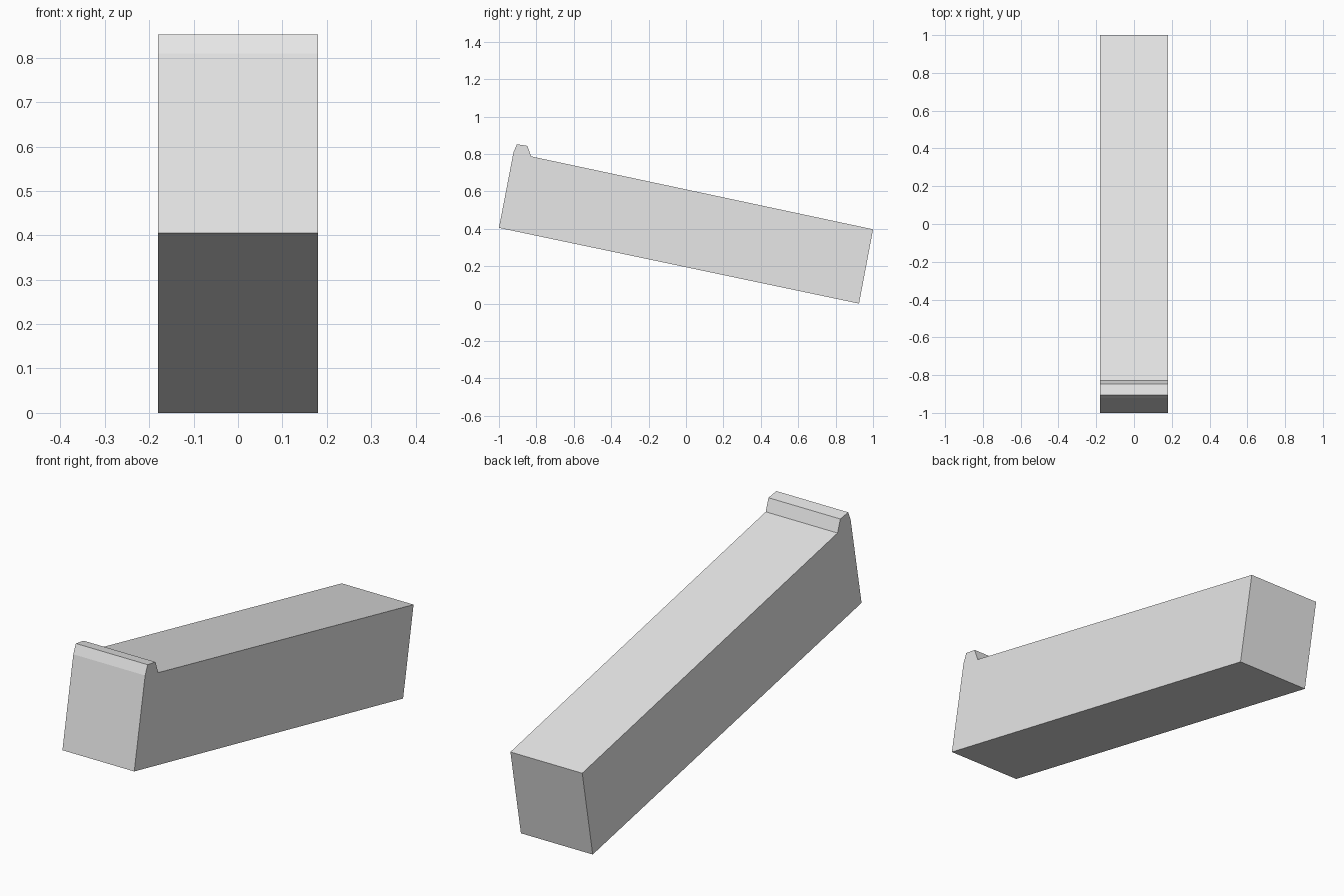
import bpy
import bmesh

cube = bpy.data.objects.get("Cube")
if cube:
    bpy.data.objects.remove(cube, do_unlink=True)

# Plain light grey
grey = bpy.data.materials.new("light_grey")
grey.use_nodes = True
colour = (0.8, 0.8, 0.8, 1.0)
grey.diffuse_color = colour
grey.node_tree.nodes["Principled BSDF"].inputs["Base Color"].default_value = colour


def extrude_profile(name, profile, half_width, material):
    """Extrude a side profile of (y, z) points symmetrically along x."""
    bm = bmesh.new()
    side = bm.faces.new([bm.verts.new((-half_width, y, z)) for y, z in profile])
    result = bmesh.ops.extrude_face_region(bm, geom=[side], use_keep_orig=True)
    moved = [v for v in result["geom"] if isinstance(v, bmesh.types.BMVert)]
    bmesh.ops.translate(bm, verts=moved, vec=(2 * half_width, 0, 0))
    bmesh.ops.recalc_face_normals(bm, faces=bm.faces)
    mesh = bpy.data.meshes.new(name)
    bm.to_mesh(mesh)
    bm.free()
    mesh.materials.append(material)
    obj = bpy.data.objects.new(name, mesh)
    bpy.context.collection.objects.link(obj)
    return obj


# Sloping beam with a raised, chamfered lip along its upper front end
beam_profile = [
    (-1.0, 0.405), (-0.922, 0.81), (-0.904, 0.852), (-0.848, 0.843),
    (-0.828, 0.787), (1.0, 0.397), (0.925, 0.0),
]
extrude_profile("sloping_beam", beam_profile, 0.18, grey)
